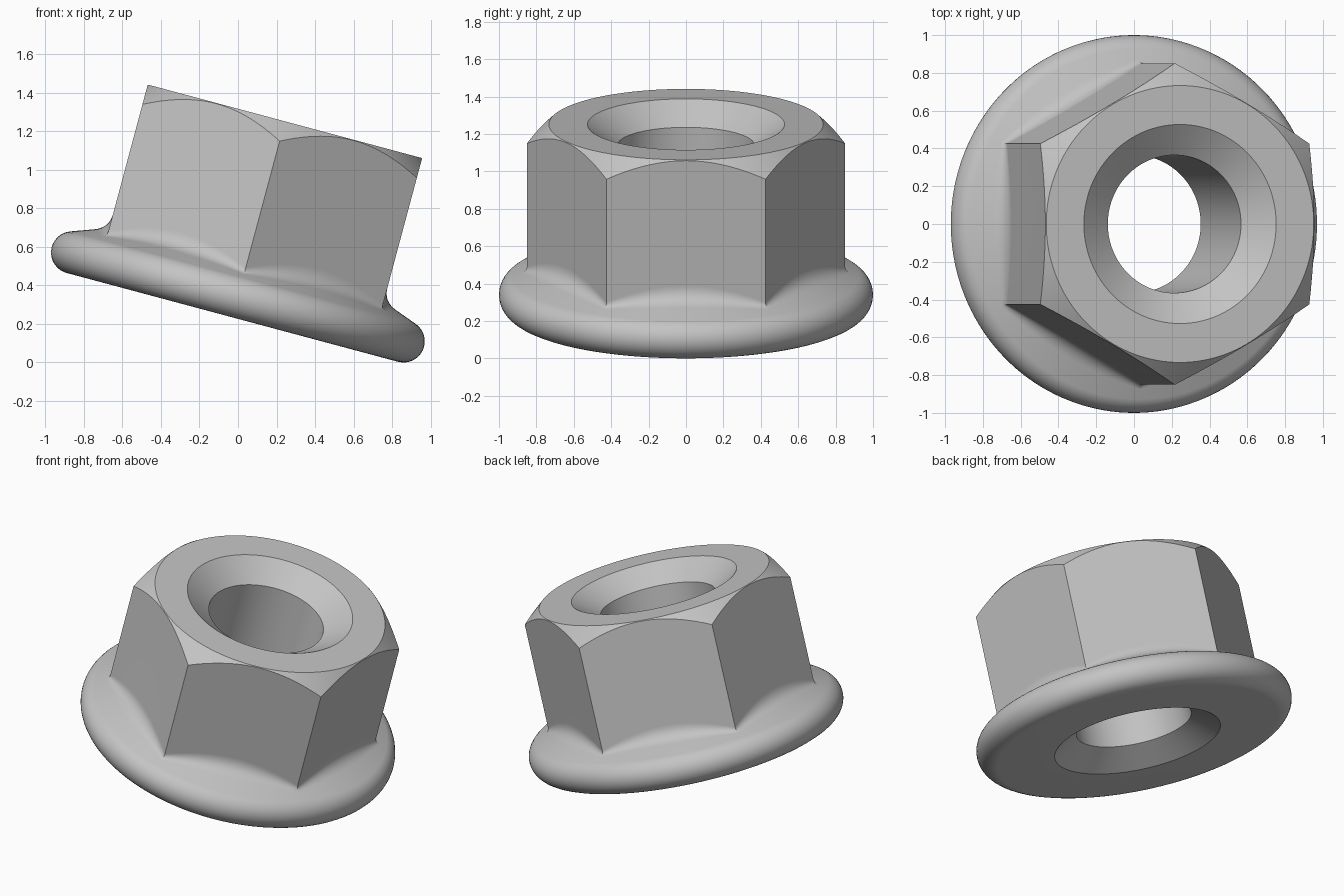
import bpy
import bmesh
from math import radians, sin, cos, tan
from mathutils import Matrix

cube = bpy.data.objects.get("Cube")
if cube:
    bpy.data.objects.remove(cube, do_unlink=True)

# Main dimensions
SEGMENTS = 144
HEIGHT = 1.053
APOTHEM = 0.737
CORNER = APOTHEM / cos(radians(30))
CROWN = 0.733            # circle left by the top chamfer
CHAMFER_SLOPE = 0.9
BORE, SINK, SINK_DEPTH = 0.365, 0.527, 0.114
LIP, LIP_CENTRE = 0.11, 0.89
FLANGE_SLOPE = radians(20)
TILT = radians(15)


def hex_radius(angle):
    """Distance from the axis to the hexagon, with flats facing +x and -x."""
    return APOTHEM / cos((angle + radians(30)) % radians(60) - radians(30))


def flange_height(r):
    """Height of the sloping upper side of the flange."""
    start = LIP_CENTRE + LIP * sin(FLANGE_SLOPE)
    return LIP * (1 + cos(FLANGE_SLOPE)) + (start - r) * tan(FLANGE_SLOPE)


def section(angle):
    """Closed radius and height outline of the nut at one angle."""
    rho = hex_radius(angle)
    outline = [(SINK, 0)]
    # Rounded flange lip
    for i in range(17):
        a = radians(-90 + 10 * i)
        outline.append((LIP_CENTRE + LIP * cos(a), LIP + LIP * sin(a)))
    # Fillet from flange to hexagon, shrinking at the corners
    corner = (rho - APOTHEM) / (CORNER - APOTHEM)
    w = 0.075 - 0.05 * corner
    low, mid = flange_height(rho + w), flange_height(rho)
    for i in range(9):
        t = i / 8
        r = rho + w * (1 - t) ** 2
        z = (1 - t) ** 2 * low + 2 * t * (1 - t) * mid + t * t * (mid + w)
        outline.append((r, z))
    # Hexagon wall, chamfered crown, countersinks and bore
    outline += [(rho, HEIGHT - (rho - CROWN) * CHAMFER_SLOPE),
                (CROWN, HEIGHT), (SINK, HEIGHT),
                (BORE, HEIGHT - SINK_DEPTH), (BORE, SINK_DEPTH)]
    return outline


# Sweep the outline around the axis
bm = bmesh.new()
columns = []
for s in range(SEGMENTS):
    a = radians(360) * s / SEGMENTS
    columns.append([bm.verts.new((r * cos(a), r * sin(a), z))
                    for r, z in section(a)])
for s, column in enumerate(columns):
    following = columns[(s + 1) % SEGMENTS]
    for i in range(len(column)):
        j = (i + 1) % len(column)
        bm.faces.new((column[i], following[i], following[j], column[j]))
bmesh.ops.recalc_face_normals(bm, faces=bm.faces)

# Lean the nut towards +x, resting on the flange edge
bm.transform(Matrix.Translation((-0.029, 0, 0.234)) @ Matrix.Rotation(TILT, 4, 'Y'))
mesh = bpy.data.meshes.new("flange_nut")
bm.to_mesh(mesh)
bm.free()
nut = bpy.data.objects.new("flange_nut", mesh)
bpy.context.collection.objects.link(nut)

# Plain grey metal
grey = bpy.data.materials.new("grey_metal")
grey.use_nodes = True
colour = (0.55, 0.55, 0.55, 1)
grey.diffuse_color = colour
grey.node_tree.nodes["Principled BSDF"].inputs["Base Color"].default_value = colour
mesh.materials.append(grey)

# Smooth round surfaces, sharp machined edges
bpy.ops.object.select_all(action='DESELECT')
nut.select_set(True)
bpy.context.view_layer.objects.active = nut
bpy.ops.object.shade_smooth_by_angle(angle=radians(25))
weighted = nut.modifiers.new("weighted_normals", 'WEIGHTED_NORMAL')
weighted.keep_sharp = True
